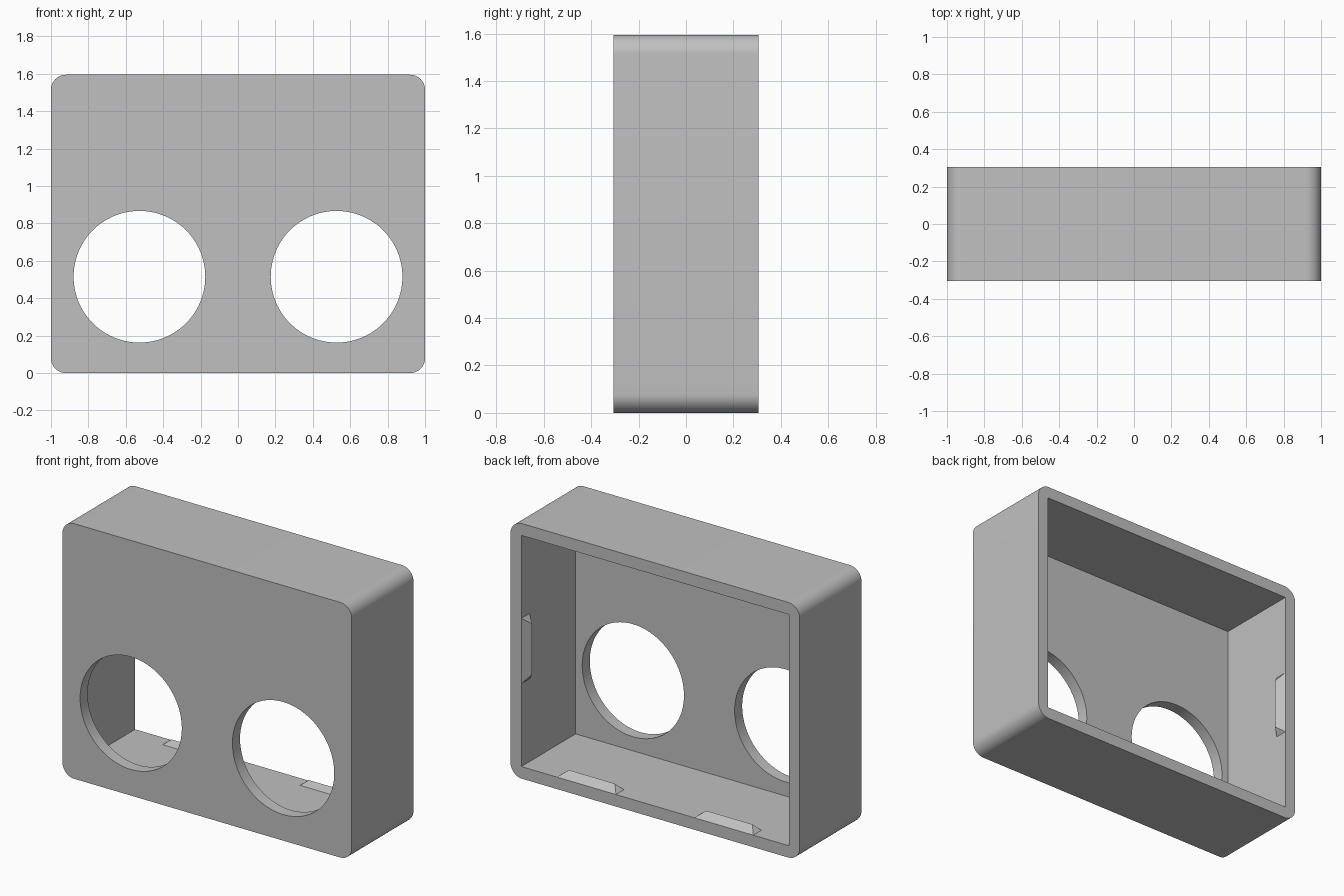
import bpy
import bmesh
from math import radians
from mathutils import Matrix

if "Cube" in bpy.data.objects:
    bpy.data.objects.remove(bpy.data.objects["Cube"], do_unlink=True)

WIDTH, DEPTH, HEIGHT = 2.0, 0.61, 1.595
WALL, CORNER = 0.075, 0.08
BACK = DEPTH / 2
MID = HEIGHT / 2

grey = bpy.data.materials.new("plain grey")
grey.use_nodes = True
colour = (0.53, 0.53, 0.53, 1)
grey.diffuse_color = colour
grey.node_tree.nodes["Principled BSDF"].inputs["Base Color"].default_value = colour


def add_object(name, bm):
    bmesh.ops.recalc_face_normals(bm, faces=bm.faces)
    mesh = bpy.data.meshes.new(name)
    bm.to_mesh(mesh)
    bm.free()
    mesh.materials.append(grey)
    obj = bpy.data.objects.new(name, mesh)
    bpy.context.collection.objects.link(obj)
    return obj


def box(name, size, centre, radius=0):
    bm = bmesh.new()
    bmesh.ops.create_cube(bm, size=1, matrix=Matrix.Translation(centre) @ Matrix.Diagonal((*size, 1)))
    if radius:
        # Round only the edges that run front to back
        edges = [e for e in bm.edges if abs(e.verts[0].co.y - e.verts[1].co.y) > DEPTH / 2]
        bmesh.ops.bevel(bm, geom=edges, offset=radius, segments=12, profile=0.5, affect='EDGES')
    return add_object(name, bm)


def cut(target, cutter):
    mod = target.modifiers.new("cut", 'BOOLEAN')
    mod.operation, mod.solver, mod.object = 'DIFFERENCE', 'EXACT', cutter
    bpy.context.view_layer.objects.active = target
    bpy.ops.object.modifier_apply(modifier=mod.name)
    bpy.data.objects.remove(cutter, do_unlink=True)


# Rounded housing, hollowed from the back
housing = box("housing", (WIDTH, DEPTH, HEIGHT), (0, 0, MID), CORNER)
cut(housing, box("cavity_cutter", (WIDTH - 2 * WALL, DEPTH, HEIGHT - 2 * WALL), (0, WALL, MID)))

# Two round openings in the front panel
for side in (-1, 1):
    bm = bmesh.new()
    place = Matrix.Translation((side * 0.527, -BACK, 0.515)) @ Matrix.Rotation(radians(90), 4, 'X')
    bmesh.ops.create_cone(bm, cap_ends=True, segments=96, radius1=0.352, radius2=0.352,
                          depth=0.4, matrix=place)
    cut(housing, add_object("opening_cutter", bm))

bpy.ops.object.select_all(action='DESELECT')
housing.select_set(True)
bpy.context.view_layer.objects.active = housing
bpy.ops.object.shade_smooth_by_angle(angle=radians(30))


# Snap ridges just inside the open back
def snap_ridge(name, location, turn):
    bm = bmesh.new()
    for end in (-1, 1):
        for half, inward, rise in ((0.204, 0, 0), (0.204, 0.08, 0), (0.159, 0.055, 0.035)):
            bm.verts.new((end * half, -inward, rise))
    bmesh.ops.convex_hull(bm, input=bm.verts)
    bmesh.ops.dissolve_limit(bm, angle_limit=radians(1), verts=bm.verts, edges=bm.edges)
    bm.transform(Matrix.Translation(location) @ Matrix.Rotation(radians(turn), 4, 'Y'))
    add_object(name, bm)


for side, label in ((-1, "right"), (1, "left")):
    snap_ridge("bottom_ridge_" + label, (side * 0.475, BACK, WALL), 0)
    snap_ridge("side_ridge_" + label, (side * (WIDTH / 2 - WALL), BACK, MID), -90 * side)
